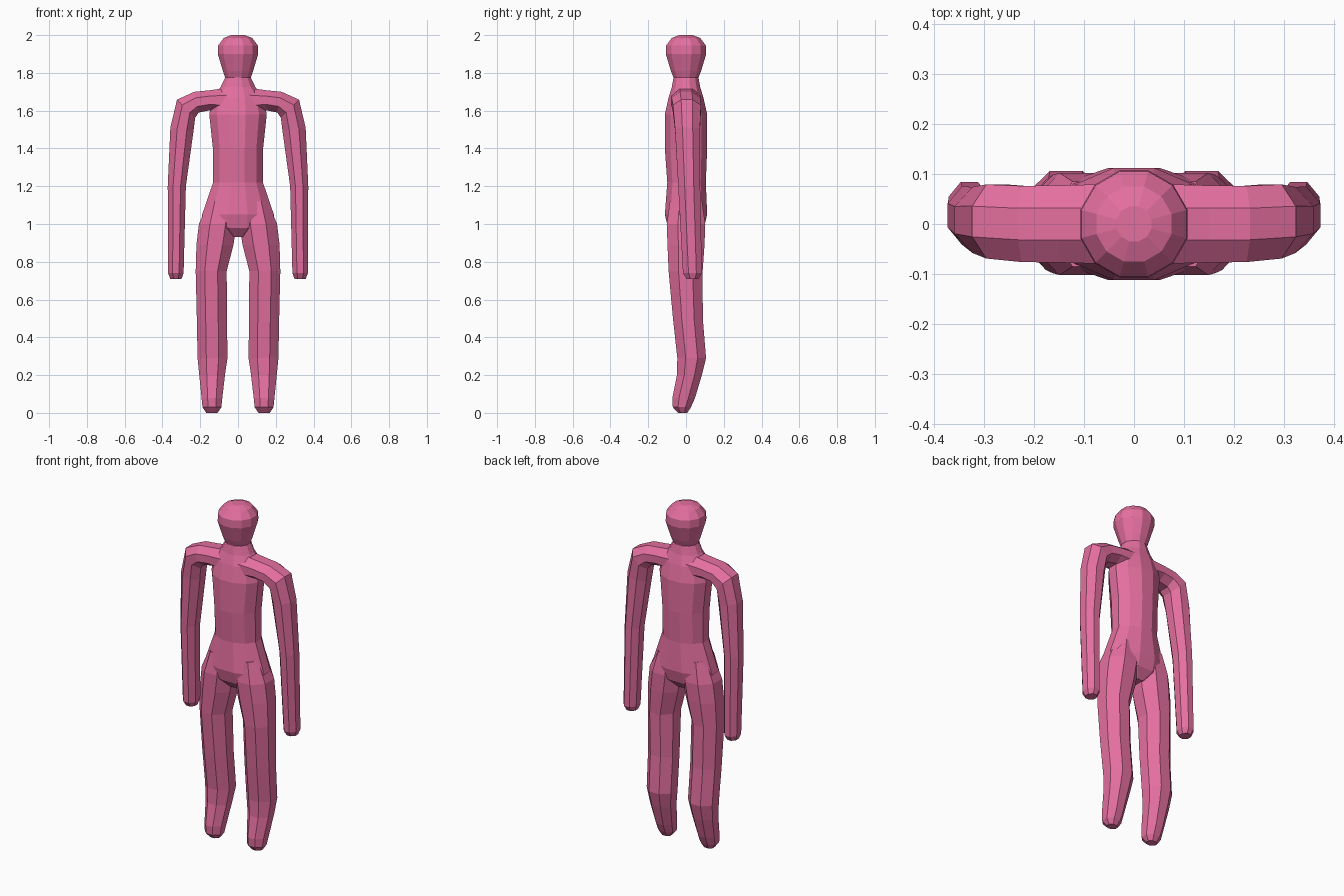
import bpy, bmesh
from math import cos, sin, pi, radians

pink = bpy.data.materials.new("pink")
pink.diffuse_color = (0.78, 0.16, 0.35, 1)


def loft(name, rings, sides):
    """Ring = x, y, z, half width, half depth, tilt of the width axis in degrees."""
    bm = bmesh.new()
    loops = []
    grow = 1 / cos(pi / sides)
    for x, y, z, rx, ry, tilt in rings:
        t = radians(tilt)
        loop = []
        for i in range(sides):
            a = 2 * pi * (i + 0.5) / sides
            u, v = rx * grow * cos(a), ry * grow * sin(a)
            loop.append(bm.verts.new((x + u * cos(t), y + v, z + u * sin(t))))
        loops.append(loop)
    for lo, hi in zip(loops, loops[1:]):
        for i in range(sides):
            j = (i + 1) % sides
            bm.faces.new((lo[i], lo[j], hi[j], hi[i]))
    bm.faces.new(loops[0])
    bm.faces.new(loops[-1])
    bmesh.ops.recalc_face_normals(bm, faces=bm.faces)
    me = bpy.data.meshes.new(name)
    bm.to_mesh(me)
    bm.free()
    me.materials.append(pink)
    ob = bpy.data.objects.new(name, me)
    bpy.context.collection.objects.link(ob)
    return ob


def mirrored(rings):
    return [(-x, y, z, rx, ry, -t) for x, y, z, rx, ry, t in rings]


# torso, neck and head: z, half width, half depth, centre y
trunk = [(0.93, 0.06, 0.05, 0), (0.98, 0.185, 0.095, 0), (1.05, 0.19, 0.112, 0),
         (1.22, 0.132, 0.102, 0.003), (1.40, 0.133, 0.112, 0), (1.58, 0.152, 0.112, 0),
         (1.67, 0.135, 0.092, 0), (1.725, 0.092, 0.075, 0), (1.775, 0.068, 0.066, 0),
         (1.81, 0.08, 0.08, 0), (1.90, 0.107, 0.107, 0), (1.945, 0.105, 0.105, 0),
         (1.985, 0.075, 0.075, 0), (2.0, 0.035, 0.035, 0)]
body = loft("body", [(0, y, z, rx, ry, 0) for z, rx, ry, y in trunk], 12)

# arm: out from the shoulder, then down to a blunt hand
arm = [(0.04, 0, 1.655, 0.068, 0.08, 90), (0.15, 0, 1.655, 0.053, 0.077, 90),
       (0.22, 0, 1.645, 0.056, 0.076, 78), (0.275, 0.005, 1.61, 0.068, 0.074, 45),
       (0.297, 0.008, 1.50, 0.062, 0.066, 10), (0.324, 0.017, 1.20, 0.048, 0.058, 0),
       (0.329, 0.034, 0.74, 0.041, 0.05, 0), (0.329, 0.035, 0.71, 0.03, 0.032, 0)]

# leg: hip to small rounded foot
leg = [(0.10, 0, 1.12, 0.055, 0.085, 0), (0.107, 0, 1.0, 0.10, 0.102, 0),
       (0.122, 0, 0.89, 0.098, 0.098, 0), (0.142, -0.002, 0.75, 0.082, 0.09, 0),
       (0.138, 0.01, 0.50, 0.08, 0.079, 0), (0.135, 0.03, 0.29, 0.079, 0.076, 0),
       (0.137, 0.018, 0.20, 0.068, 0.066, 0), (0.138, -0.012, 0.08, 0.055, 0.06, 0),
       (0.138, -0.022, 0.03, 0.05, 0.048, 0), (0.138, -0.018, 0.0, 0.03, 0.025, 0)]

# weld the limbs into one skin
limbs = [loft(n, r, 8) for n, r in (("right_arm", arm), ("left_arm", mirrored(arm)),
                                    ("right_leg", leg), ("left_leg", mirrored(leg)))]
bpy.context.view_layer.objects.active = body
for limb in limbs:
    m = body.modifiers.new("join_" + limb.name, 'BOOLEAN')
    m.operation, m.solver, m.object = 'UNION', 'EXACT', limb
    bpy.ops.object.modifier_apply(modifier=m.name)
    bpy.data.objects.remove(limb)
